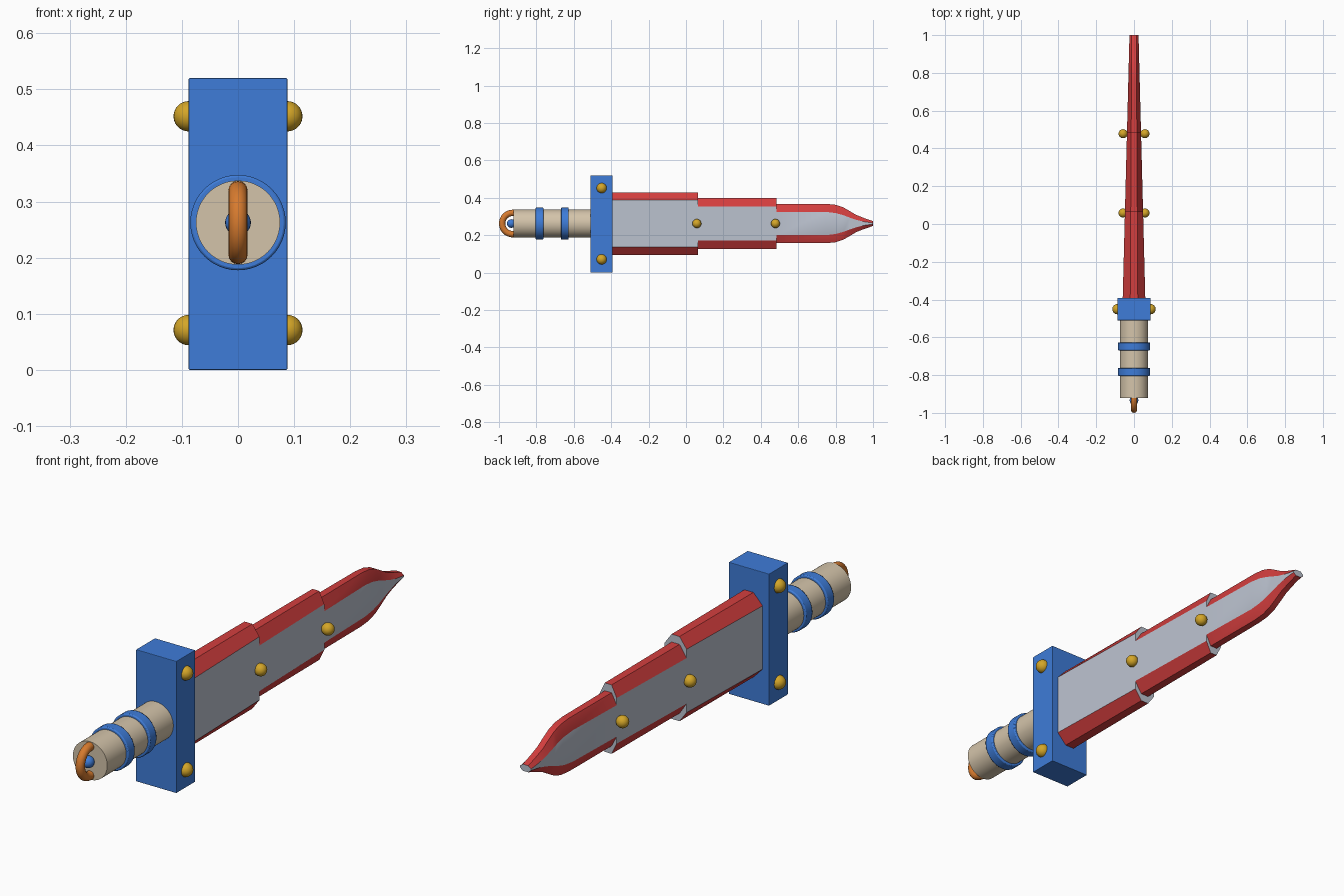
import bpy, bmesh, math

if "Cube" in bpy.data.objects:
    bpy.data.objects.remove(bpy.data.objects["Cube"])

ZC = 0.2625  # height of the long axis


def material(name, rgb):
    m = bpy.data.materials.new(name)
    lin = [((c / 255 + 0.055) / 1.055) ** 2.4 for c in rgb]
    m.diffuse_color = (*lin, 1)
    m.use_nodes = True
    m.node_tree.nodes["Principled BSDF"].inputs["Base Color"].default_value = m.diffuse_color
    return m


BLUE = material("blue", (62, 124, 216))
RED = material("red", (212, 62, 62))
STEEL = material("steel grey", (188, 195, 208))
GOLD = material("gold", (212, 166, 40))
ORANGE = material("orange", (214, 122, 46))
TAN = material("tan", (212, 196, 170))


def finish(name, mat, smooth=True, bevel=0):
    o = bpy.context.object
    o.name = name
    o.data.materials.append(mat)
    if smooth:
        bpy.ops.object.shade_smooth_by_angle(angle=math.radians(35))
    if bevel:
        b = o.modifiers.new("Bevel", 'BEVEL')
        b.width, b.segments = bevel, 2
        b.limit_method = 'ANGLE'
    return o


def cylinder_y(name, mat, radius, y0, y1, bevel=0):
    bpy.ops.mesh.primitive_cylinder_add(
        vertices=48, radius=radius, depth=y1 - y0,
        location=(0, (y0 + y1) / 2, ZC), rotation=(math.pi / 2, 0, 0))
    return finish(name, mat, True, bevel)


def ball(name, mat, radius, loc):
    bpy.ops.mesh.primitive_uv_sphere_add(
        segments=24, ring_count=14, radius=radius, location=loc)
    return finish(name, mat)


# Guard block
bpy.ops.mesh.primitive_cube_add(size=1, location=(0, -0.451, 0.26))
bpy.context.object.scale = (0.176, 0.118, 0.52)
bpy.ops.object.transform_apply(location=False, rotation=False, scale=True)
finish("guard", BLUE, False, 0.002)

# Grip with two bands
cylinder_y("grip", TAN, 0.075, -0.922, -0.48)
for i, y in enumerate((-0.783, -0.648)):
    cylinder_y(f"grip_band_{i + 1}", BLUE, 0.085, y - 0.021, y + 0.021, 0.004)

# Pommel loop and the bead inside it
bpy.ops.mesh.primitive_torus_add(
    major_radius=0.057, minor_radius=0.017, major_segments=40, minor_segments=16,
    location=(0, -0.926, ZC), rotation=(0, math.pi / 2, 0))
finish("pommel_loop", ORANGE)
ball("pommel_bead", BLUE, 0.023, (0, -0.934, ZC))

# Rivets on guard and blade
for side, s in (("right", 1), ("left", -1)):
    for i, z in enumerate((0.071, 0.452)):
        ball(f"guard_rivet_{side}_{i + 1}", GOLD, 0.027, (s * 0.088, -0.451, z))
    for i, y in enumerate((0.058, 0.478)):
        ball(f"blade_rivet_{side}_{i + 1}", GOLD, 0.024, (s * 0.058, y, ZC))

# Blade: eight-sided sections (y, half height, half height of flat face)
sections = [
    (-0.40, 0.167, 0.125), (0.065, 0.167, 0.125),
    (0.065, 0.136, 0.090), (0.485, 0.136, 0.090),
    (0.485, 0.105, 0.062), (0.75, 0.105, 0.062),
    (0.80, 0.100, 0.056), (0.84, 0.087, 0.045), (0.875, 0.067, 0.032),
    (0.91, 0.046, 0.020), (0.95, 0.030, 0.010), (1.0, 0.013, 0.003),
]
bm = bmesh.new()
rings = []
for y, h, f in sections:
    k = (y + 0.40) / 1.40
    t = 0.060 - 0.036 * k      # half thickness at the flat
    e = 0.020 - 0.008 * k      # half width of the edge strip
    pts = [(t, -f), (t, f), (e, h), (-e, h), (-t, f), (-t, -f), (-e, -h), (e, -h)]
    rings.append([bm.verts.new((x, y, ZC + z)) for x, z in pts])
for a, b in zip(rings, rings[1:]):
    step = abs(a[0].co.y - b[0].co.y) < 1e-4
    for i in range(8):
        j = (i + 1) % 8
        if step and i in (0, 4):   # the flat runs straight through a step
            face = bm.faces.new((a[i], b[i], b[j], a[j]))
            face.material_index = 1
            continue
        face = bm.faces.new((a[i], b[i], b[j], a[j]))
        face.material_index = 1 if step or i in (0, 4) else 0
for ring in (rings[0], rings[-1]):
    bm.faces.new(ring).material_index = 1
bmesh.ops.recalc_face_normals(bm, faces=bm.faces)
mesh = bpy.data.meshes.new("blade")
bm.to_mesh(mesh)
bm.free()
blade = bpy.data.objects.new("blade", mesh)
bpy.context.collection.objects.link(blade)
mesh.materials.append(RED)
mesh.materials.append(STEEL)
bpy.ops.object.select_all(action='DESELECT')
blade.select_set(True)
bpy.context.view_layer.objects.active = blade
bpy.ops.object.shade_smooth_by_angle(angle=math.radians(22))
